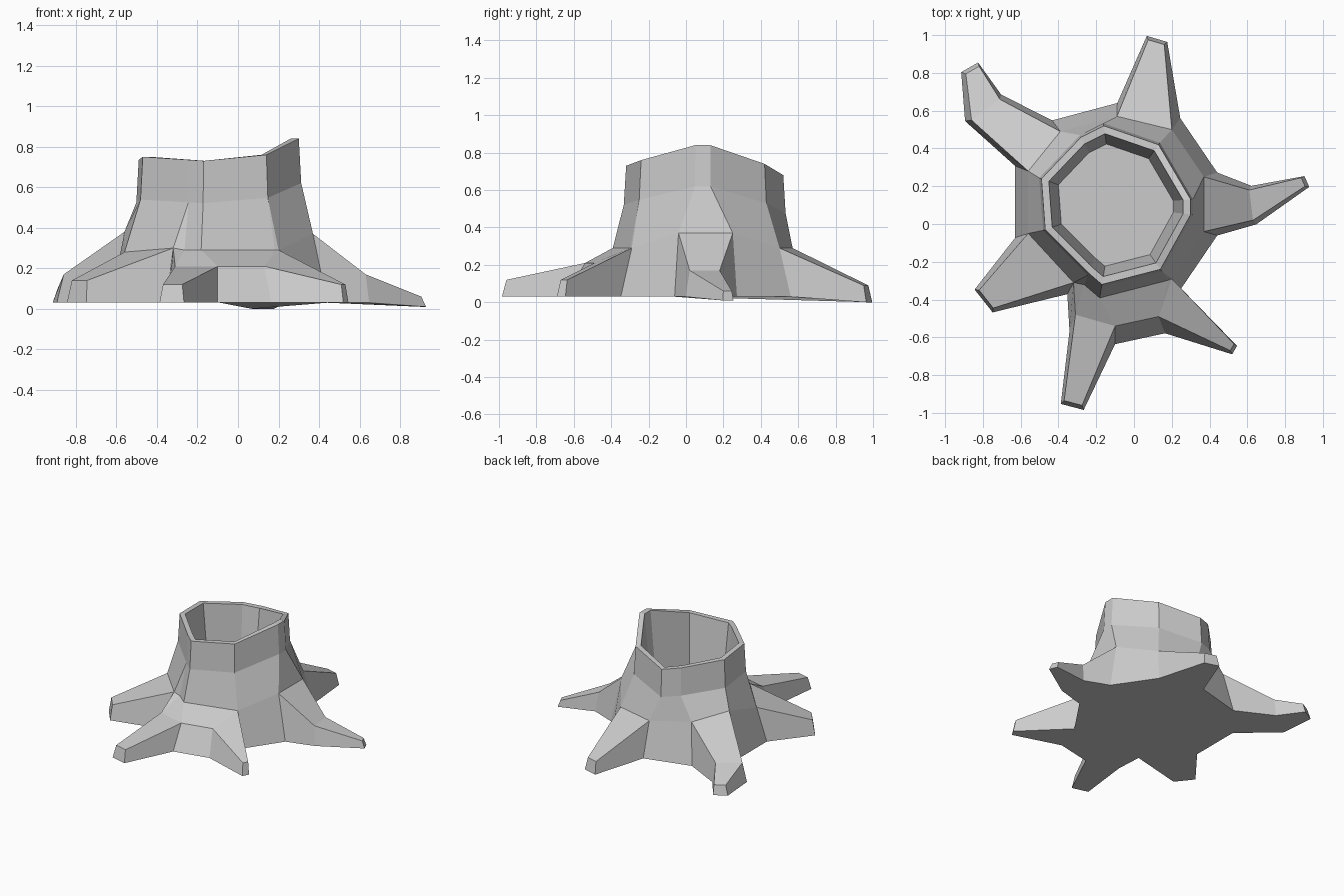
import bpy, bmesh
from mathutils import Vector

if "Cube" in bpy.data.objects:
    bpy.data.objects.remove(bpy.data.objects["Cube"])

AXIS = Vector((-0.1, 0.1, 0))
GROUND, FLOOR = 0.03, 0.3

# Rim of the trunk, two points per root, counter-clockwise
RIM = [(0.30, 0.05, 0.84), (0.30, 0.13, 0.84), (0.13, 0.42, 0.74), (-0.16, 0.52, 0.68),
       (-0.28, 0.46, 0.70), (-0.49, 0.24, 0.735), (-0.47, -0.03, 0.75), (-0.24, -0.26, 0.735),
       (-0.24, -0.26, 0.735), (-0.17, -0.32, 0.73), (0.14, -0.24, 0.76), (0.14, -0.24, 0.76)]

# Roots: (tip ground height, stations of [first edge xy, second edge xy, z, z])
ROOTS = [
    (0.01, [(0.37, -0.04, 0.37, 0.25, 0.37, 0.37), (0.63, 0.02, 0.61, 0.18, 0.17, 0.17),
            (0.905, 0.20, 0.885, 0.245, 0.06, 0.06)]),
    (0.00, [(0.20, 0.50, -0.09, 0.57, 0.29, 0.29), (0.16, 0.95, 0.075, 0.975, 0.09, 0.09)]),
    (0.03, [(-0.39, 0.49, -0.56, 0.28, 0.33, 0.38), (-0.71, 0.66, -0.86, 0.55, 0.17, 0.17),
            (-0.82, 0.835, -0.89, 0.795, 0.10, 0.10)]),
    (0.03, [(-0.56, -0.05, -0.32, -0.31, 0.28, 0.30), (-0.82, -0.35, -0.745, -0.445, 0.14, 0.14)]),
    (0.03, [(-0.31, -0.48, -0.10, -0.54, 0.21, 0.21), (-0.37, -0.935, -0.275, -0.96, 0.12, 0.12)]),
    (0.03, [(0.13, -0.49, 0.20, -0.29, 0.21, 0.29), (0.51, -0.67, 0.53, -0.635, 0.12, 0.12)]),
]

bm = bmesh.new()


def vert(p, grow=1.0, z=None):
    """Vertex scaled outward from the trunk axis, optionally at a set height."""
    q = AXIS + (Vector(p) - AXIS) * grow
    q.z = p[2] if z is None else z
    return bm.verts.new(q)


def bridge(a, b):
    n = len(a)
    for i in range(n):
        j = (i + 1) % n
        bm.faces.new((a[i], a[j], b[j], b[i]))


# Roots: tapered fins with a wider footprint; they share their first edge with the trunk
shoulder, foot, outline = [], [], []
for tip_z, stations in ROOTS:
    rows = []
    for k, (ax, ay, bx, by, az, bz) in enumerate(stations):
        a, b = Vector((ax, ay, az)), Vector((bx, by, bz))
        mid = (a + b) / 2
        widen, push = (1.0, 1.15) if k == 0 else (1.25, 1.02)
        z = tip_z if k == len(stations) - 1 else GROUND
        low = [vert(mid + (p - mid) * widen, push, z) for p in (a, b)]
        rows.append((vert(a), vert(b), low[0], low[1]))
    for (a, b, c, d), (a2, b2, c2, d2) in zip(rows, rows[1:]):
        bm.faces.new((a, a2, b2, b))
        bm.faces.new((c, c2, a2, a))
        bm.faces.new((b, b2, d2, d))
    a, b, c, d = rows[-1]
    bm.faces.new((c, d, b, a))
    shoulder += rows[0][:2]
    foot += rows[0][2:]
    outline += [r[2] for r in rows] + [r[3] for r in reversed(rows)]

# Webs of bark between neighbouring roots, and the underside
for i in range(1, 12, 2):
    j = (i + 1) % 12
    bm.faces.new((shoulder[i], foot[i], foot[j], shoulder[j]))
bm.faces.new(outline[::-1])

# Trunk: shoulder, hip, waist, rim, then down the hollow
hip = [vert(s.co) if s.co.z > 0.25 else vert(r, 1.17, 0.29) for r, s in zip(RIM, shoulder)]
waist = [vert(r, 1.03, 0.53 + 0.9 * (r[2] - 0.74)) for r in RIM]
rim = [vert(r) for r in RIM]
lip = [vert(r, 0.9) for r in RIM]
well = [vert(r, 0.77, FLOOR) for r in RIM]
for lower, upper in ((shoulder, hip), (hip, waist), (waist, rim), (rim, lip), (lip, well)):
    bridge(lower, upper)
bm.faces.new(well)

bmesh.ops.remove_doubles(bm, verts=bm.verts, dist=0.002)
bmesh.ops.recalc_face_normals(bm, faces=bm.faces)
mesh = bpy.data.meshes.new("tree_stump")
bm.to_mesh(mesh)
bm.free()
bpy.context.collection.objects.link(bpy.data.objects.new("tree_stump", mesh))
